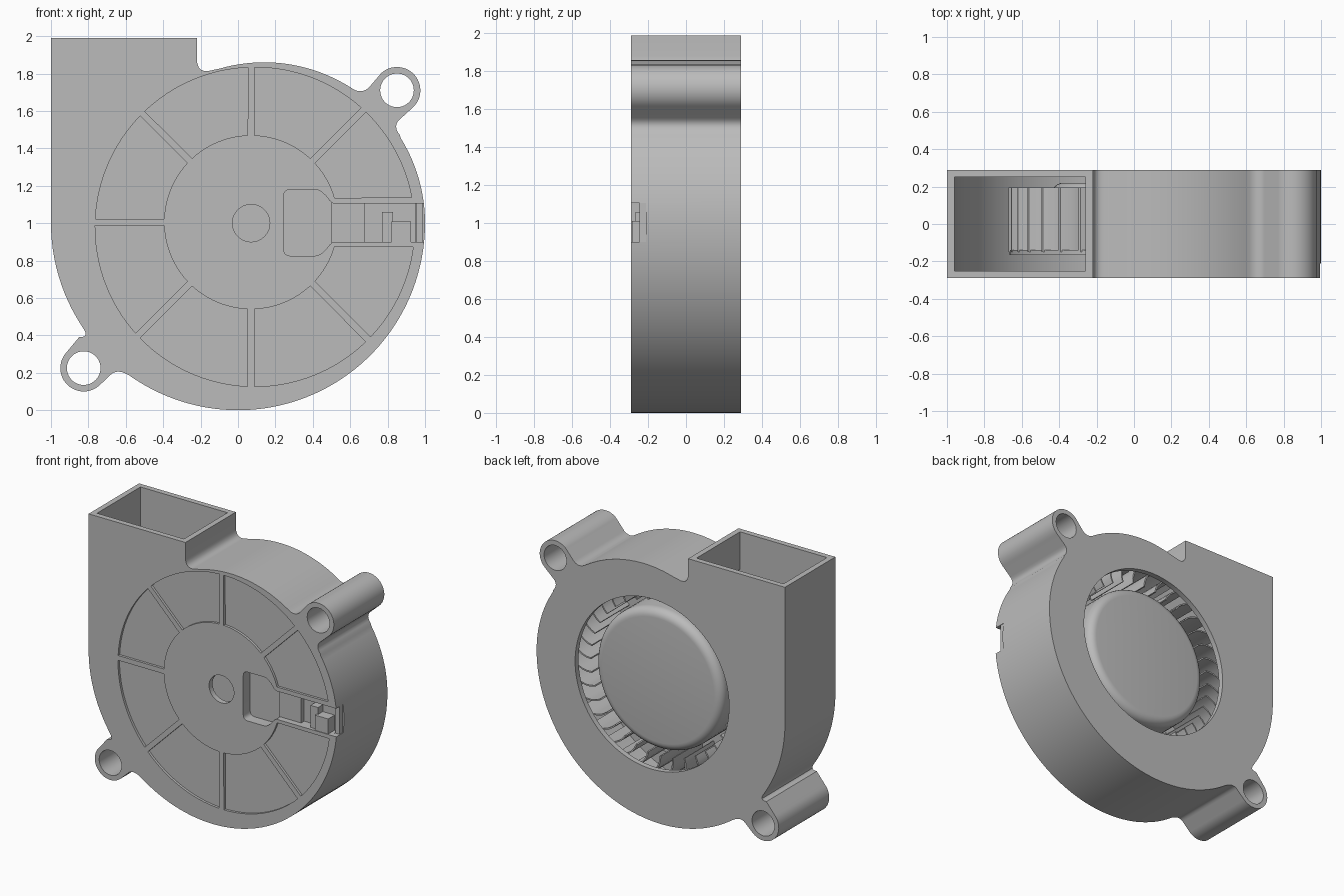
import bpy, bmesh
from math import sin, cos, asin, pi, radians
from mathutils import Matrix, Vector

cube = bpy.data.objects.get("Cube")
if cube:
    bpy.data.objects.remove(cube, do_unlink=True)

plastic = bpy.data.materials.new("grey_plastic")
plastic.use_nodes = True
GREY = (0.5, 0.5, 0.5, 1)
plastic.diffuse_color = GREY
plastic.node_tree.nodes["Principled BSDF"].inputs["Base Color"].default_value = GREY

FRONT, BACK, WALL = -0.29, 0.29, 0.04
HUB_X, HUB_Z = 0.07, 1.0


def arc(cx, cz, r, a0, a1, n=24):
    angles = [radians(a0 + (a1 - a0) * i / n) for i in range(n + 1)]
    return [(cx + r * cos(a), cz + r * sin(a)) for a in angles]


def fillet(p, corner, q, n=6):
    out = []
    for i in range(n + 1):
        t = i / n
        out.append(tuple((1 - t) ** 2 * a + 2 * t * (1 - t) * b + t * t * c
                         for a, b, c in zip(p, corner, q)))
    return out


def finish(name, bm):
    bmesh.ops.recalc_face_normals(bm, faces=bm.faces[:])
    mesh = bpy.data.meshes.new(name)
    bm.to_mesh(mesh)
    bm.free()
    mesh.materials.append(plastic)
    obj = bpy.data.objects.new(name, mesh)
    bpy.context.collection.objects.link(obj)
    return obj


def add_prism(bm, points, y0, y1):
    face = bm.faces.new([bm.verts.new((x, y0, z)) for x, z in points])
    moved = bmesh.ops.extrude_face_region(bm, geom=[face], use_keep_orig=True)["geom"]
    verts = [v for v in moved if isinstance(v, bmesh.types.BMVert)]
    bmesh.ops.translate(bm, verts=verts, vec=(0, y1 - y0, 0))


def prism(name, points, y0, y1):
    bm = bmesh.new()
    add_prism(bm, points, y0, y1)
    return finish(name, bm)


def box(name, x0, x1, y0, y1, z0, z1):
    return prism(name, [(x0, z0), (x1, z0), (x1, z1), (x0, z1)], y0, y1)


def disc(name, x, z, r, y0, y1, n=64):
    return prism(name, arc(x, z, r, 0, 360, n)[:-1], y0, y1)


def combine(target, tool, operation="DIFFERENCE"):
    mod = target.modifiers.new("cut", "BOOLEAN")
    mod.operation, mod.solver, mod.object = operation, "EXACT", tool
    graph = bpy.context.evaluated_depsgraph_get()
    mesh = bpy.data.meshes.new_from_object(target.evaluated_get(graph))
    target.modifiers.clear()
    target.data = mesh
    bpy.data.objects.remove(tool, do_unlink=True)


# Housing silhouette: straight outlet, scroll and two mounting ears
outline = [(-1, 1.99)]
outline += arc(0, 1, 1, 180, 213, 12)
outline += fillet((-0.83, 0.44), (-0.79, 0.39), (-0.85, 0.39))[1:]
outline += arc(-0.825, 0.225, 0.125, 138, 312, 24)
outline += fillet((-0.68, 0.19), (-0.645, 0.225), (-0.58, 0.185))
outline += arc(0, 1, 1, 237, 360, 48)
outline += arc(0.14, 1, 0.86, 0, 32, 14)[1:]
outline += fillet((0.866, 1.47), (0.825, 1.52), (0.865, 1.555))
outline += arc(0.85, 1.71, 0.125, -48, 132, 24)
outline += fillet((0.70, 1.725), (0.655, 1.685), (0.60, 1.727))
outline += arc(0.14, 1, 0.86, 60, 106, 20)
outline += fillet((-0.13, 1.82), (-0.22, 1.79), (-0.22, 1.88))
outline += [(-0.22, 1.99)]
housing = prism("housing", outline, FRONT, BACK)

# Hollow scroll chamber opening at the outlet
chamber = [(-1 + WALL, 2.1)]
chamber += arc(0, 1, 1 - WALL, 180, 360, 64)
chamber += arc(0.14, 1, 0.86 - WALL, 0, 119.2, 48)[1:]
chamber += [(-0.26, 2.1)]
combine(housing, prism("chamber", chamber, FRONT + WALL, BACK - WALL))

# Round inlet in the back, screw holes and shaft hole
combine(housing, disc("inlet", HUB_X, HUB_Z, 0.62, 0.2, 0.4, 96))
for x, z in ((-0.825, 0.225), (0.85, 1.71)):
    combine(housing, disc("screw_hole", x, z, 0.09, -0.4, 0.4, 40))
combine(housing, disc("shaft_hole", HUB_X, HUB_Z, 0.1, -0.4, -0.2, 40))

# Cable channel: a thickened floor, then the paddle-shaped cut
combine(housing, box("channel_floor", 0.21, 0.95, -0.27, -0.18, 0.79, 1.22), "UNION")
upper = fillet((1.1, 1.105), (0.8, 1.105), (0.51, 1.105), 1)
upper += fillet((0.49, 1.12), (0.45, 1.18), (0.41, 1.18), 4)
upper += fillet((0.28, 1.18), (0.245, 1.18), (0.245, 1.145), 4)
lower = [(x, 2.005 - z) for x, z in reversed(upper)]
combine(housing, prism("channel", upper + lower, -0.4, -0.21))

# Shallow sunken panels between the front ribs
for i in range(8):
    a0, a1 = i * 45, i * 45 + 45
    w0 = 0.13 if i == 0 else 0.018
    w1 = 0.13 if i == 7 else 0.018

    def edge(r, steps):
        start, end = radians(a0) + asin(w0 / r), radians(a1) - asin(w1 / r)
        return [start + (end - start) * k / steps for k in range(steps + 1)]

    outer = []
    for a in edge(0.853, 16):
        r = 0.853 + 0.02 * cos(a) - 0.025 * sin(a)
        outer.append((HUB_X + r * cos(a), 1.005 + r * sin(a)))
    inner = [(HUB_X + 0.465 * cos(a), 1.005 + 0.465 * sin(a)) for a in edge(0.465, 12)]
    combine(housing, prism("panel", outer + inner[::-1], -0.4, FRONT + 0.018))

# Cable clip parts sitting in the channel
clips = [box("cable_ramp", 0.50, 0.68, -0.245, -0.205, 0.895, 1.11),
         box("cable_hook_post", 0.77, 0.83, -0.265, -0.205, 0.895, 1.06),
         box("cable_hook_arm", 0.82, 0.925, -0.285, -0.205, 0.895, 1.01),
         box("cable_lip", 0.955, 0.99, -0.245, -0.205, 0.895, 1.11)]

# Impeller hub with a rounded rim
bm = bmesh.new()
profile = [(0, 0.22), (0.45, 0.22)]
profile += [(0.45 + 0.06 * sin(a * pi / 12), 0.16 + 0.06 * cos(a * pi / 12)) for a in range(1, 7)]
profile += [(0.51, -0.15), (0, -0.15)]
verts = [bm.verts.new((HUB_X + r, y, HUB_Z)) for r, y in profile]
edges = [bm.edges.new(pair) for pair in zip(verts, verts[1:])]
bmesh.ops.spin(bm, geom=verts + edges, cent=(HUB_X, 0, HUB_Z), axis=(0, 1, 0),
               angle=2 * pi, steps=72)
bmesh.ops.remove_doubles(bm, verts=bm.verts[:], dist=0.0005)
hub = finish("impeller_hub", bm)
base = disc("impeller_base", HUB_X, HUB_Z, 0.735, -0.165, -0.14, 96)

# Ring of curved impeller blades
bm = bmesh.new()
BLADES, STEPS = 36, 5
for i in range(BLADES):
    sides = ([], [])
    for k in range(STEPS + 1):
        t = k / STEPS
        r = 0.56 + 0.18 * t
        a = 2 * pi * i / BLADES + 0.16 * t * t
        for side, offset in zip(sides, (-0.009, 0.009)):
            side.append((HUB_X + r * cos(a + offset), HUB_Z + r * sin(a + offset)))
    add_prism(bm, sides[0] + sides[1][::-1], -0.15, 0.195)
blades = finish("impeller_blades", bm)

# Smooth curved walls while keeping sharp edges
bpy.ops.object.select_all(action="DESELECT")
for obj in [housing, hub, base, blades] + clips:
    obj.select_set(True)
bpy.context.view_layer.objects.active = housing
bpy.ops.object.shade_smooth_by_angle(angle=radians(30))
